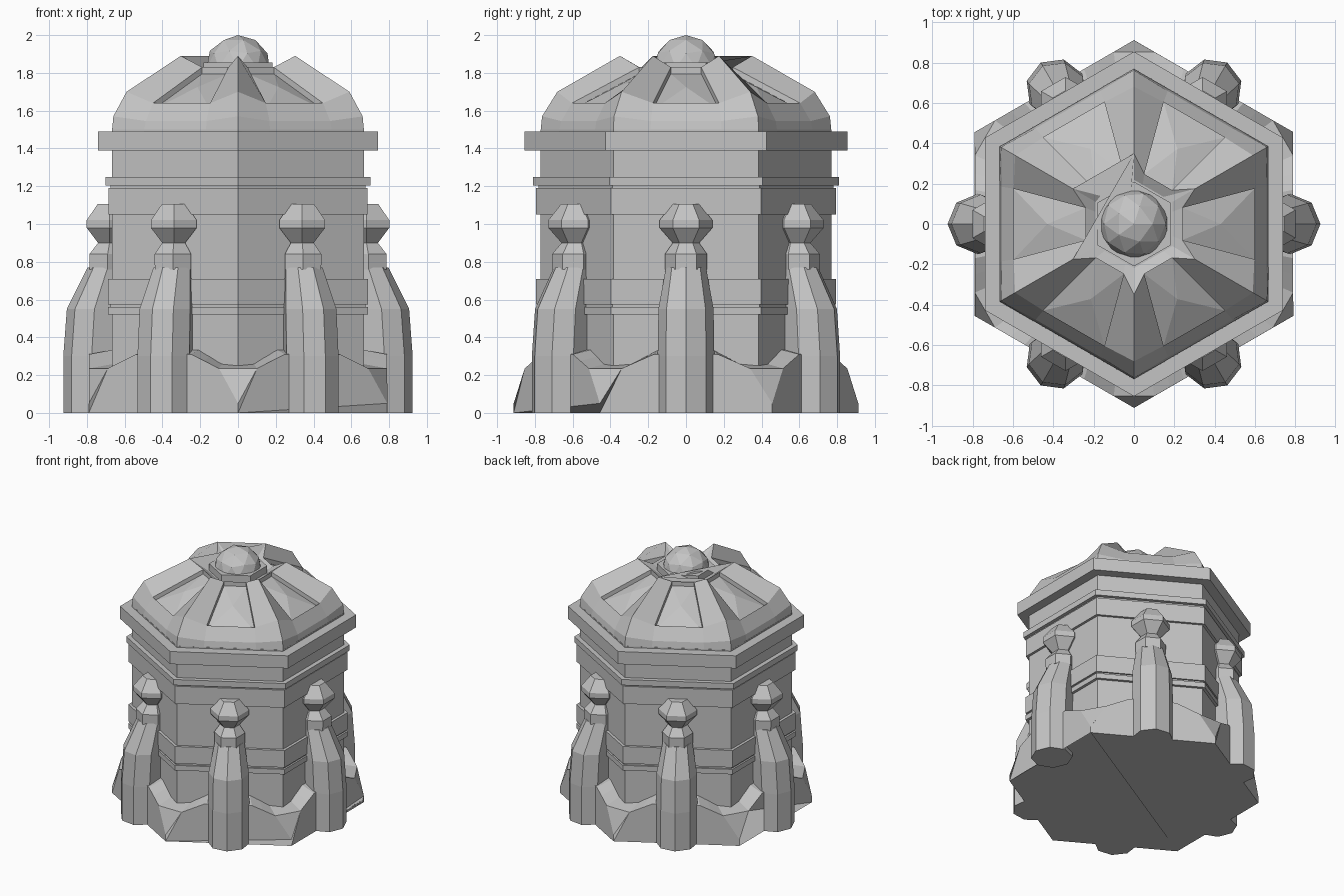
import bpy, bmesh, math
from mathutils import Vector

if "Cube" in bpy.data.objects:
    bpy.data.objects.remove(bpy.data.objects["Cube"], do_unlink=True)

stone = bpy.data.materials.new("grey_stone")
stone.use_nodes = True
GREY = (0.55, 0.55, 0.55, 1)
stone.diffuse_color = GREY
stone.node_tree.nodes["Principled BSDF"].inputs["Base Color"].default_value = GREY

SIDES = [k * math.pi / 3 for k in range(6)]


def place(r, s, z, a):
    """Point at distance r out from the axis and s along the side facing angle a."""
    return Vector((r * math.cos(a) - s * math.sin(a), r * math.sin(a) + s * math.cos(a), z))


def finish(bm, name):
    bmesh.ops.remove_doubles(bm, verts=bm.verts, dist=0.0005)
    holes = [e for e in bm.edges if e.is_boundary]
    if holes:
        bmesh.ops.holes_fill(bm, edges=holes, sides=0)
    bmesh.ops.recalc_face_normals(bm, faces=bm.faces)
    mesh = bpy.data.meshes.new(name)
    bm.to_mesh(mesh)
    bm.free()
    mesh.materials.append(stone)
    ob = bpy.data.objects.new(name, mesh)
    bpy.context.collection.objects.link(ob)
    return ob


def loft(bm, rings):
    loops = [[bm.verts.new(p) for p in ring] for ring in rings]
    n = len(loops[0])
    for lo, hi in zip(loops, loops[1:]):
        for i in range(n):
            j = (i + 1) % n
            bm.faces.new((lo[i], lo[j], hi[j], hi[i]))
    bm.faces.new(loops[0][::-1])
    bm.faces.new(loops[-1])


def hexagon(radius, z):
    return [Vector((radius * math.cos(a + math.pi / 6), radius * math.sin(a + math.pi / 6), z)) for a in SIDES]


def hex_prism(name, radius, z0, z1):
    bm = bmesh.new()
    loft(bm, [hexagon(radius, z0), hexagon(radius, z1)])
    finish(bm, name)


def face(bm, pts, a):
    bm.faces.new([bm.verts.new(place(*p, a)) for p in pts])


# Walls and their raised bands
hex_prism("tower_wall", 0.77, 0.1, 1.5)
hex_prism("lower_thin_band", 0.795, 0.52, 0.56)
hex_prism("lower_groove_band", 0.78, 0.56, 0.575)
hex_prism("lower_wide_band", 0.795, 0.575, 0.71)
hex_prism("upper_wide_band", 0.793, 1.05, 1.19)
hex_prism("upper_groove_band", 0.78, 1.19, 1.205)
hex_prism("upper_thin_band", 0.81, 1.205, 1.25)
hex_prism("cornice", 0.855, 1.39, 1.49)

# Scalloped plinth with bevelled corners
bm = bmesh.new()
half = [(0.17, 0.31), (0.25, 0.275), (0.34, 0.235)]
rim = [(-s, z) for s, z in reversed(half)] + half
for a in SIDES:
    corner = 0.4565
    wall = [(0.79, -corner, 0), (0.79, corner, 0), (0.79, corner, 0.05)]
    wall += [(0.79, s, z) for s, z in reversed(rim)] + [(0.79, -corner, 0.05)]
    face(bm, wall, a)
    # sloping top, running in under the wall
    for (s0, z0), (s1, z1) in zip(rim, rim[1:]):
        face(bm, [(0.79, s0, z0), (0.79, s1, z1), (0.63, s1 * 0.8, z1 + 0.03), (0.63, s0 * 0.8, z0 + 0.03)], a)
    # corner bevel and the top strip behind it
    b = a + math.pi / 3
    s, z = half[-1]
    p, q = place(0.79, s, z, a), place(0.79, -s, z, b)
    pi, qi = place(0.63, s * 0.8, z + 0.03, a), place(0.63, -s * 0.8, z + 0.03, b)
    tip = place(0.79, corner, 0.05, a)
    bm.faces.new([bm.verts.new(v) for v in (tip, q, p)])
    bm.faces.new([bm.verts.new(v) for v in (p, q, qi, pi)])
finish(bm, "plinth")


# Buttress pillars with beaded finials, one per side
def section(sides, turn, centre, radius, z, a):
    angles = [turn + i * math.tau / sides for i in range(sides)]
    return [place(centre + radius * math.cos(t), radius * math.sin(t), z, a) for t in angles]


SHAFT = [(0, 0.775, 0.15), (0.3, 0.775, 0.15), (0.55, 0.76, 0.146), (0.77, 0.69, 0.106)]
FINIAL = [(0.76, 0.69, 0.11), (0.84, 0.69, 0.112), (0.9, 0.68, 0.07),
          (0.98, 0.68, 0.14), (1.02, 0.68, 0.14), (1.105, 0.68, 0.073)]
for k, a in enumerate(SIDES, 1):
    bm = bmesh.new()
    loft(bm, [section(8, 0, c, r, z, a) for z, c, r in SHAFT])
    finish(bm, f"pillar_shaft_{k}")
    bm = bmesh.new()
    loft(bm, [section(6, math.pi / 6, c, r, z, a) for z, c, r in FINIAL])
    finish(bm, f"pillar_finial_{k}")

# Ribbed dome: ridges on the corners, sunken panels between
bm = bmesh.new()
ridge = [(0.667, 0.385, 1.49), (0.66, 0.381, 1.57), (0.59, 0.3406, 1.70), (0.303, 0.175, 1.89), (0.19, 0.11, 1.80)]
edge = [(0.667, 0.19, 1.49), (0.655, 0.185, 1.545), (0.597, 0.175, 1.64), (0.24, 0.08, 1.83), (0.19, 0.06, 1.80)]


def flip(p):
    return (p[0], -p[1], p[2])


def sink(p):
    return (p[0], p[1], p[2] - 0.035)


for a in SIDES:
    for i in range(4):
        quad = [ridge[i], ridge[i + 1], edge[i + 1], edge[i]]
        face(bm, quad, a)
        face(bm, [flip(p) for p in reversed(quad)], a)
        if i != 2:
            face(bm, [edge[i], edge[i + 1], flip(edge[i + 1]), flip(edge[i])], a)
    frame = [edge[2], edge[3], flip(edge[3]), flip(edge[2])]
    peak = (0.43, 0, 1.725)
    for p, q in zip(frame, frame[1:] + frame[:1]):
        face(bm, [p, q, sink(q), sink(p)], a)
        face(bm, [sink(p), sink(q), peak], a)
finish(bm, "ribbed_dome")

# Collar and faceted ball on top
hex_prism("ball_collar", 0.21, 1.75, 1.855)
bm = bmesh.new()
bmesh.ops.create_icosphere(bm, subdivisions=2, radius=0.175)
bmesh.ops.translate(bm, verts=bm.verts, vec=(0, 0, 1.825))
finish(bm, "top_ball")
